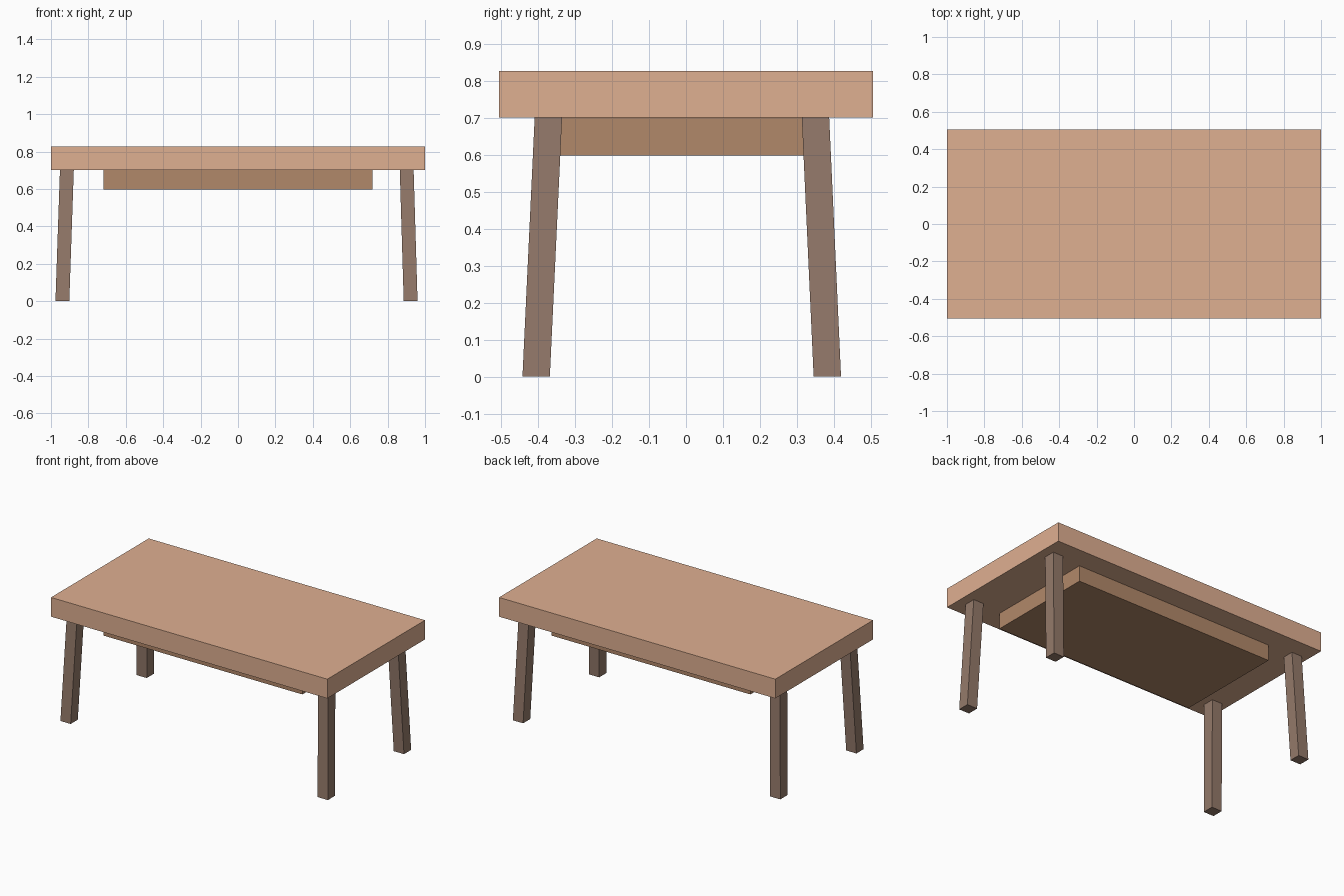
import bpy
import bmesh

if "Cube" in bpy.data.objects:
    bpy.data.objects.remove(bpy.data.objects["Cube"])


def material(name, rgb):
    mat = bpy.data.materials.new(name)
    mat.diffuse_color = [(c / 255) ** 2.2 for c in rgb] + [1]
    mat.use_nodes = True
    mat.node_tree.nodes["Principled BSDF"].inputs["Base Color"].default_value = mat.diffuse_color
    return mat


def prism(name, lower, upper, mat):
    """Block between two rectangles, each given as (cx, cy, width, depth, z)."""
    bm = bmesh.new()
    bmesh.ops.create_cube(bm, size=1)
    for v in bm.verts:
        cx, cy, w, d, z = upper if v.co.z > 0 else lower
        v.co = (cx + v.co.x * w, cy + v.co.y * d, z)
    mesh = bpy.data.meshes.new(name)
    bm.to_mesh(mesh)
    bm.free()
    mesh.materials.append(mat)
    obj = bpy.data.objects.new(name, mesh)
    bpy.context.collection.objects.link(obj)
    return obj


top_wood = material("top_wood", (222, 174, 144))
apron_wood = material("apron_wood", (176, 135, 105))
leg_wood = material("leg_wood", (147, 121, 106))

# Thick tabletop
prism("tabletop", (0, 0, 2, 1.01, 0.70), (0, 0, 2, 1.01, 0.826), top_wood)

# Solid apron block under the top
prism("apron", (0, 0, 1.44, 0.726, 0.597), (0, 0, 1.44, 0.726, 0.70), apron_wood)

# Four splayed square legs: (name, foot centre, head centre) along each axis
W = 0.074
for side, foot_x, head_x in (("left", -0.939, -0.915), ("right", 0.923, 0.902)):
    for end, foot_y, head_y in (("front", -0.405, -0.372), ("back", 0.382, 0.350)):
        prism(f"{end}_{side}_leg", (foot_x, foot_y, W, W, 0),
              (head_x, head_y, W, W, 0.70), leg_wood)
